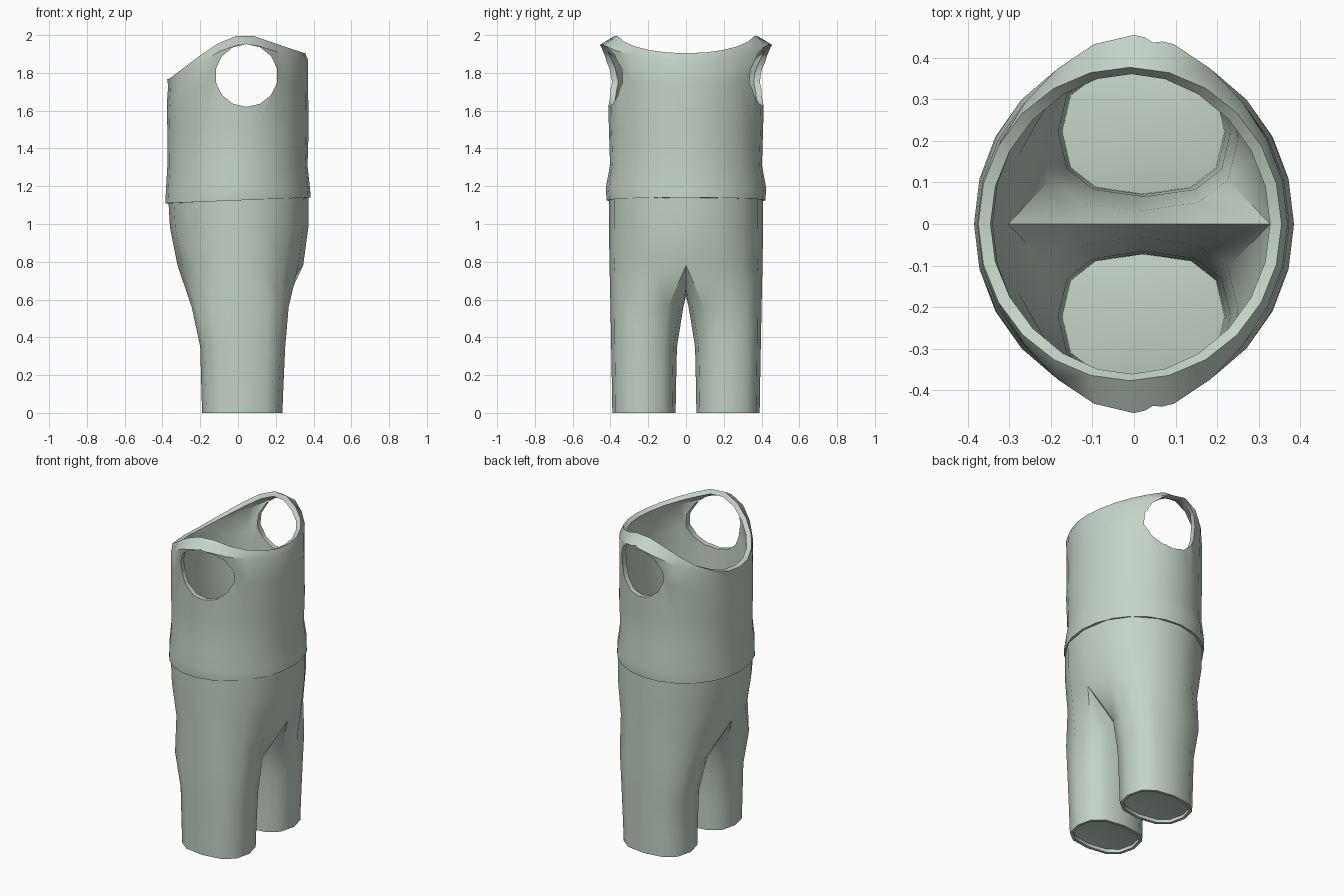
import bpy
import bmesh
from math import sin, cos, pi, radians, copysign

cube = bpy.data.objects.get("Cube")
if cube:
    bpy.data.objects.remove(cube, do_unlink=True)

cloth = bpy.data.materials.new("pale_green_cloth")
cloth.use_nodes = True
COLOUR = (0.55, 0.65, 0.57, 1)
cloth.diffuse_color = COLOUR
cloth.node_tree.nodes["Principled BSDF"].inputs["Base Color"].default_value = COLOUR


def make_object(name, bm):
    mesh = bpy.data.meshes.new(name)
    bm.to_mesh(mesh)
    bm.free()
    mesh.materials.append(cloth)
    obj = bpy.data.objects.new(name, mesh)
    bpy.context.collection.objects.link(obj)
    return obj


def finish(obj, angle):
    """Apply the modifiers, then smooth all but the sharp edges."""
    bpy.ops.object.select_all(action='DESELECT')
    obj.select_set(True)
    bpy.context.view_layer.objects.active = obj
    bpy.ops.object.convert(target='MESH')
    bpy.ops.object.shade_smooth_by_angle(angle=radians(angle))


def bridge(bm, low, high, closed=True):
    """Quads between two rings running anticlockwise, lower ring first."""
    n = len(low)
    for j in range(n if closed else n - 1):
        k = (j + 1) % n
        bm.faces.new((low[j], low[k], high[k], high[j]))


def interpolate(points, x):
    if x <= points[0][0]:
        return points[0][1]
    for (x0, z0), (x1, z1) in zip(points, points[1:]):
        if x <= x1:
            return z0 + (z1 - z0) * (x - x0) / (x1 - x0)
    return points[-1][1]


def power(v, e):
    return copysign(abs(v) ** e, v)


# Shirt: body rings, flared shoulder ring and a sloping neckline
NECK = [(-0.37, 1.765), (-0.13, 1.945), (-0.02, 1.995), (0.08, 1.997),
        (0.2, 1.955), (0.35, 1.905)]
COLUMNS = 24


def shirt_ring(bm, cx, rx, ry, height, flare=0):
    ring = []
    for j in range(COLUMNS):
        t = 2 * pi * j / COLUMNS
        side = sin(t) ** 4
        x = cx + rx * cos(t)
        y = (ry + flare * side) * sin(t)
        ring.append(bm.verts.new((x, y, height(x, side))))
    return ring


bm = bmesh.new()
rings = [
    shirt_ring(bm, 0, 0.385, 0.42, lambda x, s: 1.125 + 0.04 * x),
    shirt_ring(bm, 0, 0.381, 0.425, lambda x, s: 1.19),
    shirt_ring(bm, -0.003, 0.371, 0.402, lambda x, s: 1.31),
    shirt_ring(bm, 0, 0.374, 0.408, lambda x, s: 1.5),
    shirt_ring(bm, -0.003, 0.374, 0.404, lambda x, s: 1.31 + 0.7 * (interpolate(NECK, x) - 1.31), 0.012),
    shirt_ring(bm, 0.0, 0.37, 0.4, lambda x, s: interpolate(NECK, x) - 0.035 - 0.012 * s, 0.055),
    shirt_ring(bm, -0.01, 0.365, 0.377, lambda x, s: interpolate(NECK, x)),
]
for low, high in zip(rings, rings[1:]):
    bridge(bm, low, high)
shirt = make_object("shirt", bm)
shell = shirt.modifiers.new("thickness", 'SOLIDIFY')
shell.thickness = 0.03
shell.offset = -1

# Armholes: one cutter passes through both sides
bpy.ops.mesh.primitive_cylinder_add(vertices=14, radius=0.166, depth=2,
                                    location=(0.045, 0, 1.786), rotation=(pi / 2, 0, 0))
cutter = bpy.context.object
cutter.name = "armhole_cutter"
cutter.hide_render = True
cut = shirt.modifiers.new("armholes", 'BOOLEAN')
cut.operation = 'DIFFERENCE'
cut.solver = 'EXACT'
cut.object = cutter
finish(shirt, 40)
bpy.data.objects.remove(cutter, do_unlink=True)

# Trousers: one half is a hip arc joined to a leg tube, mirrored across y
def leg_ring(bm, z, x0, x1, y0, y1):
    ring = []
    for k in range(-4, 8):
        t = -k * pi / 6
        ring.append(bm.verts.new(((x0 + x1) / 2 + (x1 - x0) / 2 * power(sin(t), 0.8),
                                  (y0 + y1) / 2 + (y1 - y0) / 2 * power(cos(t), 0.8), z)))
    return ring


def hip_arc(bm, z, x0, x1, ry):
    arc = []
    for k in range(-4, 5):
        t = -k * pi / 8
        y = 0 if abs(k) == 4 else ry * power(cos(t), 0.9)
        arc.append(bm.verts.new(((x0 + x1) / 2 + (x1 - x0) / 2 * sin(t), y, z)))
    return arc


bm = bmesh.new()
legs = [leg_ring(bm, *r) for r in (
    (0, -0.19, 0.235, 0.055, 0.39),
    (0.13, -0.194, 0.24, 0.053, 0.392),
    (0.35, -0.2, 0.25, 0.048, 0.396),
    (0.56, -0.245, 0.268, 0.014, 0.4))]
hips = [hip_arc(bm, *r) for r in (
    (0.78, -0.32, 0.345, 0.405),
    (0.98, -0.36, 0.372, 0.408),
    (1.15, -0.37, 0.374, 0.408))]
crotch = [bm.verts.new((x, 0, z)) for x, z in ((-0.16, 0.67), (0.01, 0.62), (0.18, 0.67))]
for low, high in zip(legs, legs[1:]):
    bridge(bm, low, high)
bridge(bm, legs[-1], hips[0] + crotch)
for low, high in zip(hips, hips[1:]):
    bridge(bm, low, high, closed=False)
trousers = make_object("trousers", bm)
mirror = trousers.modifiers.new("other_leg", 'MIRROR')
mirror.use_axis = (False, True, False)
shell = trousers.modifiers.new("thickness", 'SOLIDIFY')
shell.thickness = 0.018
shell.offset = -1
finish(trousers, 50)

# Shallow domed panels closing the legs just inside the cuffs
bm = bmesh.new()
rim = leg_ring(bm, 0.02, -0.182, 0.227, 0.063, 0.382)
peak = bm.verts.new((0.03, 0.22, 0.05))
for j, v in enumerate(rim):
    bm.faces.new((v, rim[(j + 1) % len(rim)], peak))
panels = make_object("leg_panels", bm)
mirror = panels.modifiers.new("other_leg", 'MIRROR')
mirror.use_axis = (False, True, False)
finish(panels, 40)
